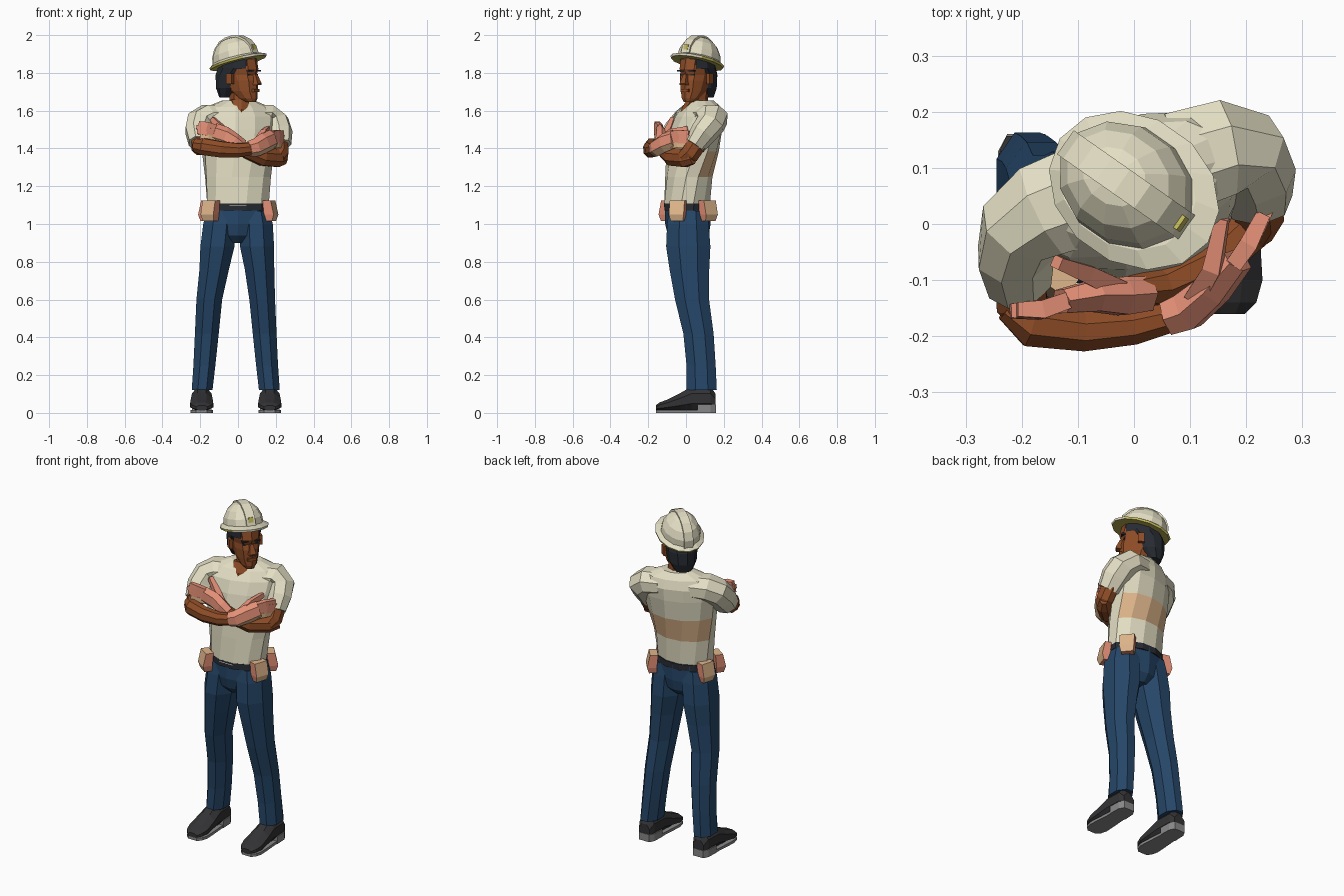
import bpy, bmesh, math
from mathutils import Vector, Matrix

def mat(name, r, g, b):
    m = bpy.data.materials.new(name)
    m.diffuse_color = tuple((c / 255) ** 2.2 for c in (r, g, b)) + (1,)
    return m

CREAM = mat("cream", 226, 221, 194)
SKIN = mat("brown_skin", 142, 78, 43)
GLOVE = mat("salmon", 228, 143, 118)
TAN = mat("tan", 222, 180, 138)
NAVY = mat("denim_navy", 42, 72, 104)
SHOE = mat("shoe_black", 54, 54, 56)
SOLE = mat("sole_grey", 135, 135, 135)
HAIR = mat("hair_dark", 44, 48, 54)
YELLOW = mat("dull_yellow", 196, 186, 92)

def loft(name, rings, n, mats, M=Matrix(), rule=None):
    """Skin rings of (centre, half axis u, half axis v); rule(c, n) picks the colour."""
    bm = bmesh.new()
    k = 1 / math.cos(math.pi / n) if n <= 8 else 1
    loops = []
    for c, u, v in rings:
        loop = []
        for i in range(n):
            a = 2 * math.pi * (i + .5) / n
            loop.append(bm.verts.new(M @ (Vector(c) + k * (math.cos(a) * Vector(u) + math.sin(a) * Vector(v)))))
        loops.append(loop)
    for a, b in zip(loops, loops[1:]):
        for i in range(n):
            j = (i + 1) % n
            bm.faces.new((a[i], a[j], b[j], b[i]))
    bm.faces.new(loops[0][::-1])
    bm.faces.new(loops[-1])
    bmesh.ops.recalc_face_normals(bm, faces=bm.faces)
    if rule:
        for f in bm.faces:
            f.material_index = rule(f.calc_center_median(), f.normal)
    me = bpy.data.meshes.new(name)
    bm.to_mesh(me)
    bm.free()
    for m in mats:
        me.materials.append(m)
    ob = bpy.data.objects.new(name, me)
    bpy.context.collection.objects.link(ob)
    return ob

def stack(name, rows, n, mats, M=Matrix(), rule=None):
    """Horizontal rings: (x, y, z, rx, ry, yaw degrees)."""
    rings = []
    for x, y, z, rx, ry, yaw in rows:
        a = math.radians(yaw)
        rings.append(((x, y, z), (rx * math.cos(a), rx * math.sin(a), 0), (-ry * math.sin(a), ry * math.cos(a), 0)))
    return loft(name, rings, n, mats, M, rule)

def tube(name, pts, n, mats, M=Matrix(), rule=None):
    """Limb along a path: (x, y, z, side radius, upright radius)."""
    P = [Vector(p[:3]) for p in pts]
    rings, side, old = [], None, None
    for i, p in enumerate(P):
        t = (P[min(i + 1, len(P) - 1)] - P[max(i - 1, 0)]).normalized()
        side = t.cross(Vector((0, 0, 1))).normalized() if old is None else old.rotation_difference(t) @ side
        old = t
        rings.append((p, side * pts[i][3], side.cross(t) * pts[i][4]))
    return loft(name, rings, n, mats, M, rule)

def box(name, c, h, m, M=Matrix()):
    x, y, z = c
    return stack(name, [(x, y, z - h[2], h[0], h[1], 0), (x, y, z + h[2], h[0], h[1], 0)], 4, [m], M)

# shirt body, twisting towards the shoulders, with a tan band across the back
stack("shirt", [(0, .005, 1.095, .168, .125, 0), (0, .015, 1.25, .178, .125, 6), (0, .035, 1.385, .195, .135, 14),
                (0, .055, 1.50, .21, .13, 18), (0, .07, 1.57, .215, .118, 20), (0, .08, 1.62, .175, .092, 20),
                (.002, .082, 1.655, .085, .062, 20)], 12, [CREAM, TAN],
      rule=lambda c, n: int(1.26 < c.z < 1.38 and n.y > .3))
# open neckline and neck
stack("neckline", [(.008, -.03, 1.55, .006, .012, 12), (.012, .003, 1.61, .035, .024, 15),
                   (.012, .03, 1.66, .05, .022, 15)], 6, [SKIN])
stack("neck", [(.008, .065, 1.6, .06, .055, 20), (.012, .06, 1.66, .052, .052, 30), (.01, .06, 1.73, .053, .055, 40)], 8, [SKIN])

# sleeves
tube("right_sleeve", [(-.08, .055, 1.565, .09, .065), (-.16, .025, 1.56, .085, .072), (-.2, -.005, 1.535, .072, .075),
                      (-.21, -.05, 1.485, .062, .075), (-.204, -.105, 1.425, .052, .06)], 8, [CREAM])
tube("left_sleeve", [(.08, .11, 1.565, .09, .065), (.16, .135, 1.56, .085, .072), (.195, .13, 1.53, .072, .075),
                     (.207, .09, 1.48, .064, .078), (.217, .045, 1.415, .053, .062)], 8, [CREAM])
# crossed arms
tube("right_upper_arm", [(-.204, -.085, 1.44, .043, .05), (-.2, -.14, 1.41, .046, .046), (-.18, -.175, 1.405, .03, .04)], 8, [SKIN])
tube("right_forearm", [(-.228, -.15, 1.415, .022, .032), (-.185, -.178, 1.41, .04, .044), (-.09, -.19, 1.395, .036, .042),
                       (.0, -.182, 1.39, .032, .037), (.07, -.165, 1.398, .026, .032)], 8, [SKIN])
tube("left_upper_arm", [(.218, .06, 1.43, .045, .05), (.222, .02, 1.37, .044, .05), (.21, -.015, 1.345, .035, .04)], 8, [SKIN])
tube("left_forearm", [(.242, .035, 1.36, .026, .042), (.208, -.005, 1.35, .042, .048), (.13, -.075, 1.355, .04, .046),
                      (.05, -.112, 1.385, .035, .038), (-.01, -.12, 1.425, .026, .03)], 8, [SKIN])

# gloves: palm with tan underside, four fingers and a thumb
def glove(side, palm, knuckle, tip, thumb):
    rule = lambda c, n: int(n.z < -.35)
    tube(side + "_glove", palm, 6, [GLOVE, TAN], rule=rule)
    for i in range(4):
        o = (i - 1.5) * .021
        k, t = Vector(knuckle), Vector(tip)
        t = t.lerp(k, (.2, .03, 0, .12)[i])
        m = k.lerp(t, .5) + Vector((0, -.008, .004))
        pts = [(p.x, p.y, p.z + o * s, r * 1.15, r) for p, s, r in ((k, 1, .013), (m, 1.05, .014), (t, 1.1, .011))]
        tube(f"{side}_finger_{i + 1}", pts, 4, [TAN if i == 0 else GLOVE])
    tube(side + "_thumb", thumb, 4, [GLOVE])

glove("left", [(.02, -.125, 1.41, .03, .034), (-.02, -.128, 1.44, .034, .036), (-.07, -.128, 1.465, .028, .044),
               (-.13, -.138, 1.485, .021, .044)], (-.12, -.137, 1.48), (-.22, -.155, 1.50),
      [(-.03, -.115, 1.455, .018, .018), (-.085, -.088, 1.505, .016, .017), (-.138, -.068, 1.558, .011, .012)])
glove("right", [(.06, -.168, 1.397, .03, .037), (.095, -.155, 1.405, .034, .042), (.14, -.117, 1.43, .03, .046),
                (.185, -.065, 1.45, .023, .044)], (.178, -.073, 1.446), (.238, .03, 1.448),
      [(.11, -.13, 1.44, .018, .018), (.14, -.08, 1.485, .016, .017), (.158, .01, 1.505, .011, .012)])

# trousers and belt
stack("hips", [(0, .01, 1.10, .168, .122, 0), (0, .01, 1.0, .18, .12, 0), (-.002, .012, .94, .14, .108, 0),
               (-.002, .012, .90, .06, .07, 0)], 10, [NAVY])
stack("belt", [(0, .008, 1.072, .174, .127, 0), (0, .008, 1.108, .172, .128, 0)], 12, [HAIR])
for s, side in ((-1, "right"), (1, "left")):
    d = -.012
    stack(side + "_trouser_leg", [(s * .088, .01, 1.07, .08, .1, 0), (s * .096, .01, 1.0, .088, .11, 0),
                                  (s * .105 + d / 3, .012, .88, .09, .117, 0), (s * .12 + d / 2, .018, .76, .078, .105, 0),
                                  (s * .14 + d, .032, .6, .068, .09, 0), (s * .153 + d, .066, .42, .063, .08, 0),
                                  (s * .166 + d, .08, .25, .058, .077, 0), (s * .178 + d, .083, .12, .055, .08, 0)], 8, [NAVY])
    # shoes: cross-sections from heel to toe as (y, half width, top height)
    X = s * .18 + d
    rows = [(.157, .035, .10), (.13, .048, .14), (.03, .052, .14), (-.03, .057, .105), (-.1, .061, .07), (-.14, .05, .055), (-.16, .03, .04)]
    loft(side + "_shoe", [((X, y, h / 2 + .006), (w, 0, 0), (0, 0, h / 2 - .006)) for y, w, h in rows], 8, [SHOE])
    loft(side + "_sole", [((X, y, .008), (w * .97, 0, 0), (0, 0, .008)) for y, w, h in rows], 4, [SOLE])
    loft(side + "_heel", [((X, y, .022), (w, 0, 0), (0, 0, .022)) for y, w in ((.16, .034), (.13, .05), (.06, .0525))], 4, [SOLE])

# belt pouches, outward flap tan and sides salmon
for i, (x, y, a) in enumerate(((-.142, -.09, -35), (.164, -.04, 72), (.138, .112, 130), (-.163, .05, 255))):
    r = math.radians(a)
    out = Vector((math.sin(r), -math.cos(r), 0))
    stack(f"pouch_{i + 1}", [(x + .006 * out.x, y + .006 * out.y, 1.015, .034, .022, a),
                             (x + .012 * out.x, y + .012 * out.y, 1.05, .041, .027, a),
                             (x, y, 1.125, .041, .022, a)], 4, [GLOVE, TAN],
          rule=lambda c, n, out=out: int(n.dot(out) > .6 or n.z > .6))

# head turned to one side
H = Matrix.Translation((.002, .06, 0)) @ Matrix.Rotation(math.radians(55), 4, "Z")
stack("head", [(0, -.082, 1.645, .026, .025, 0), (0, -.06, 1.665, .046, .055, 0), (0, -.03, 1.705, .064, .085, 0),
               (0, -.012, 1.76, .074, .105, 0), (0, -.006, 1.79, .076, .1, 0), (0, -.006, 1.82, .08, .112, 0),
               (0, 0, 1.88, .08, .105, 0)], 10, [SKIN], H)
stack("hair", [(0, .07, 1.67, .05, .04, 0), (0, .048, 1.72, .078, .08, 0), (0, .03, 1.79, .088, .1, 0),
               (0, .005, 1.825, .09, .112, 0), (0, .005, 1.87, .088, .112, 0)], 10, [HAIR], H)
stack("nose", [(0, -.112, 1.735, .02, .022, 0), (0, -.113, 1.745, .018, .025, 0), (0, -.103, 1.795, .009, .012, 0)], 4, [SKIN], H)
box("lips", (0, -.108, 1.706), (.024, .012, .008), SKIN, H)
for s, side in ((-1, "right"), (1, "left")):
    box(side + "_eyebrow", (s * .034, -.098, 1.812), (.019, .012, .004), HAIR, H)
    box(side + "_eye", (s * .034, -.092, 1.789), (.011, .0045, .004), HAIR, H)
    box(side + "_ear", (s * .085, -.005, 1.77), (.01, .018, .028), SKIN, H)

# hard hat, tipped back
K = Matrix.Translation((0, .06, 1.863)) @ Matrix.Rotation(math.radians(55), 4, "Z") @ Matrix.Rotation(math.radians(-15), 4, "X")
stack("hat_brim", [(0, 0, -.012, .128, .163, 0), (0, 0, .0, .131, .167, 0), (0, .01, .014, .108, .132, 0)], 14,
      [CREAM, YELLOW], K, lambda c, n: int(n.z < -.1))
dome = [(0, .132, .108), (.05, .125, .103), (.09, .101, .083), (.12, .062, .05), (.131, .02, .018)]
stack("hat_dome", [(0, .012, z, b, a, 0) for z, a, b in dome], 12, [CREAM], K)
ridge = [(0, .01 + a, z, .026, .006) for z, a, b in dome] + [(0, .012 - a, z, .026, .006) for z, a, b in dome[:0:-1]]
tube("hat_ridge", ridge + [(0, -.118, .012, .026, .004)], 4, [CREAM], K)
box("hat_front_plate", (0, -.118, .045), (.014, .004, .014), YELLOW, K)
